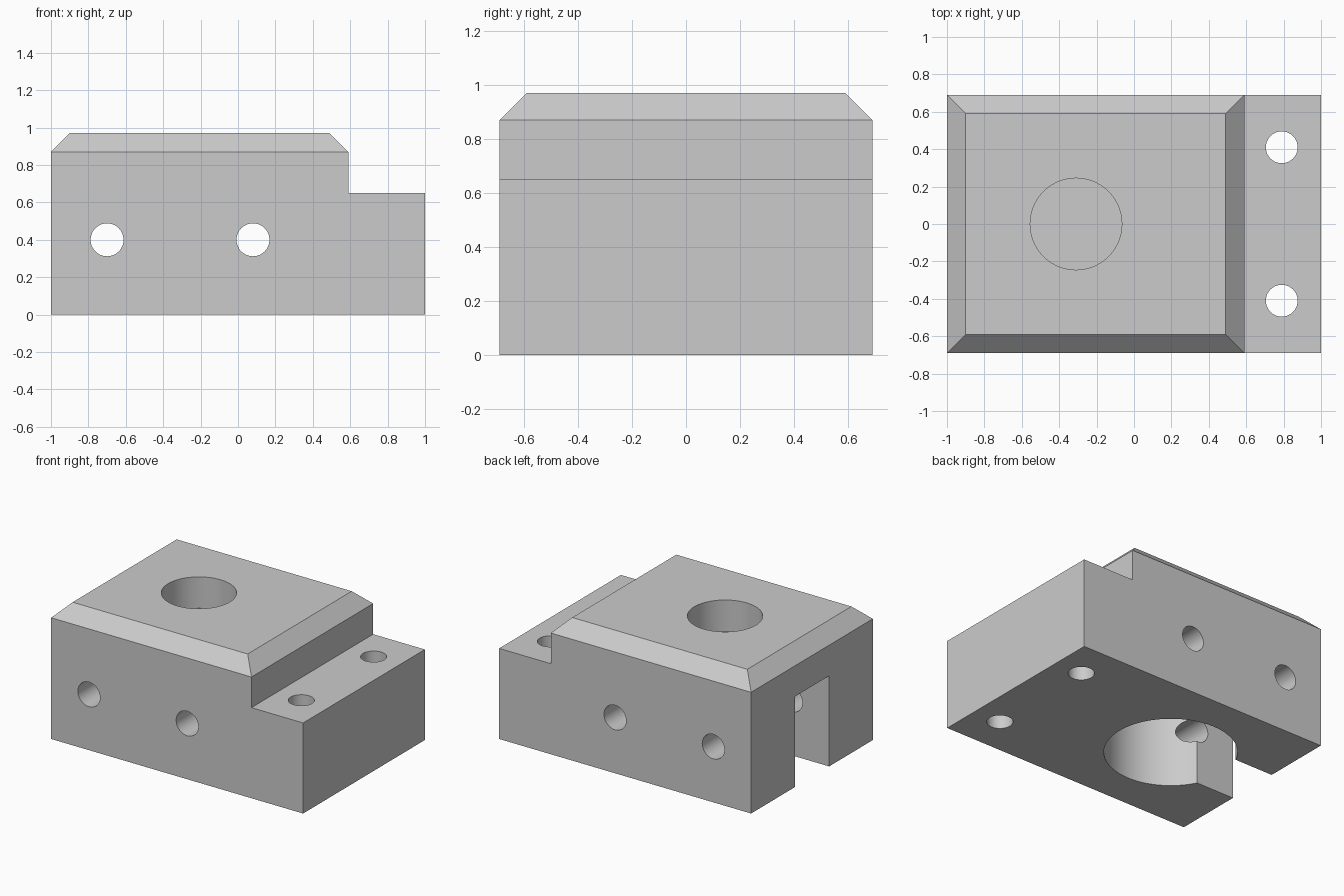
import bpy
import bmesh
from math import radians

cube = bpy.data.objects.get("Cube")
if cube:
    bpy.data.objects.remove(cube, do_unlink=True)

HALF_DEPTH = 0.69
TOP = 0.97
BORE_X = -0.31

# Plain grey metal
grey = bpy.data.materials.new("grey metal")
grey.use_nodes = True
grey.diffuse_color = (0.6, 0.6, 0.6, 1)
grey.node_tree.nodes["Principled BSDF"].inputs["Base Color"].default_value = (0.6, 0.6, 0.6, 1)

# Block: stepped side profile pulled through the depth
bm = bmesh.new()
profile = [(-1, 0), (1, 0), (1, 0.65), (0.59, 0.65), (0.59, TOP), (-1, TOP)]
front = bm.faces.new([bm.verts.new((x, -HALF_DEPTH, z)) for x, z in profile])
pulled = bmesh.ops.extrude_face_region(bm, geom=[front])["geom"]
bmesh.ops.translate(bm, vec=(0, 2 * HALF_DEPTH, 0),
                    verts=[v for v in pulled if isinstance(v, bmesh.types.BMVert)])
bmesh.ops.recalc_face_normals(bm, faces=bm.faces)

# Chamfer around the raised top
rim = [e for e in bm.edges if all(v.co.z > TOP - 0.001 for v in e.verts)]
bmesh.ops.bevel(bm, geom=rim, offset=0.1, segments=1, affect='EDGES')
mesh = bpy.data.meshes.new("block")
bm.to_mesh(mesh)
bm.free()
block = bpy.data.objects.new("block", mesh)
bpy.context.collection.objects.link(block)
mesh.materials.append(grey)


def cut(cutter):
    """Subtract the cutter from the block, then discard it."""
    cutter.hide_render = True
    cutter.data.materials.append(grey)
    mod = block.modifiers.new("cut", 'BOOLEAN')
    mod.operation = 'DIFFERENCE'
    mod.solver = 'EXACT'
    mod.object = cutter
    bpy.context.view_layer.objects.active = block
    bpy.ops.object.modifier_apply(modifier=mod.name)
    bpy.data.objects.remove(cutter, do_unlink=True)


def drill(radius, length, location, rotation=(0, 0, 0)):
    bpy.ops.mesh.primitive_cylinder_add(vertices=64, radius=radius, depth=length,
                                        location=location, rotation=rotation)
    cut(bpy.context.object)


# Wide bore from below and the slot leading to it from the end
drill(0.433, 1.3, (BORE_X, 0, 0))
bpy.ops.mesh.primitive_cube_add(size=1, location=(BORE_X - 0.5, 0, 0))
slot = bpy.context.object
slot.scale = (1, 0.39, 1.3)
cut(slot)

# Shallow round pocket in the top
drill(0.245, 0.45, (BORE_X, 0, TOP))

# Cross holes through the sides
for x in (-0.70, 0.08):
    drill(0.088, 2, (x, 0, 0.4), (radians(90), 0, 0))

# Mounting holes through the low step
for side in (-1, 1):
    drill(0.085, 2, (0.79, side * 0.41, 0.4))

# Smooth hole walls, crisp edges
bpy.ops.object.select_all(action='DESELECT')
block.select_set(True)
bpy.context.view_layer.objects.active = block
bpy.ops.object.shade_smooth_by_angle(angle=radians(30))
